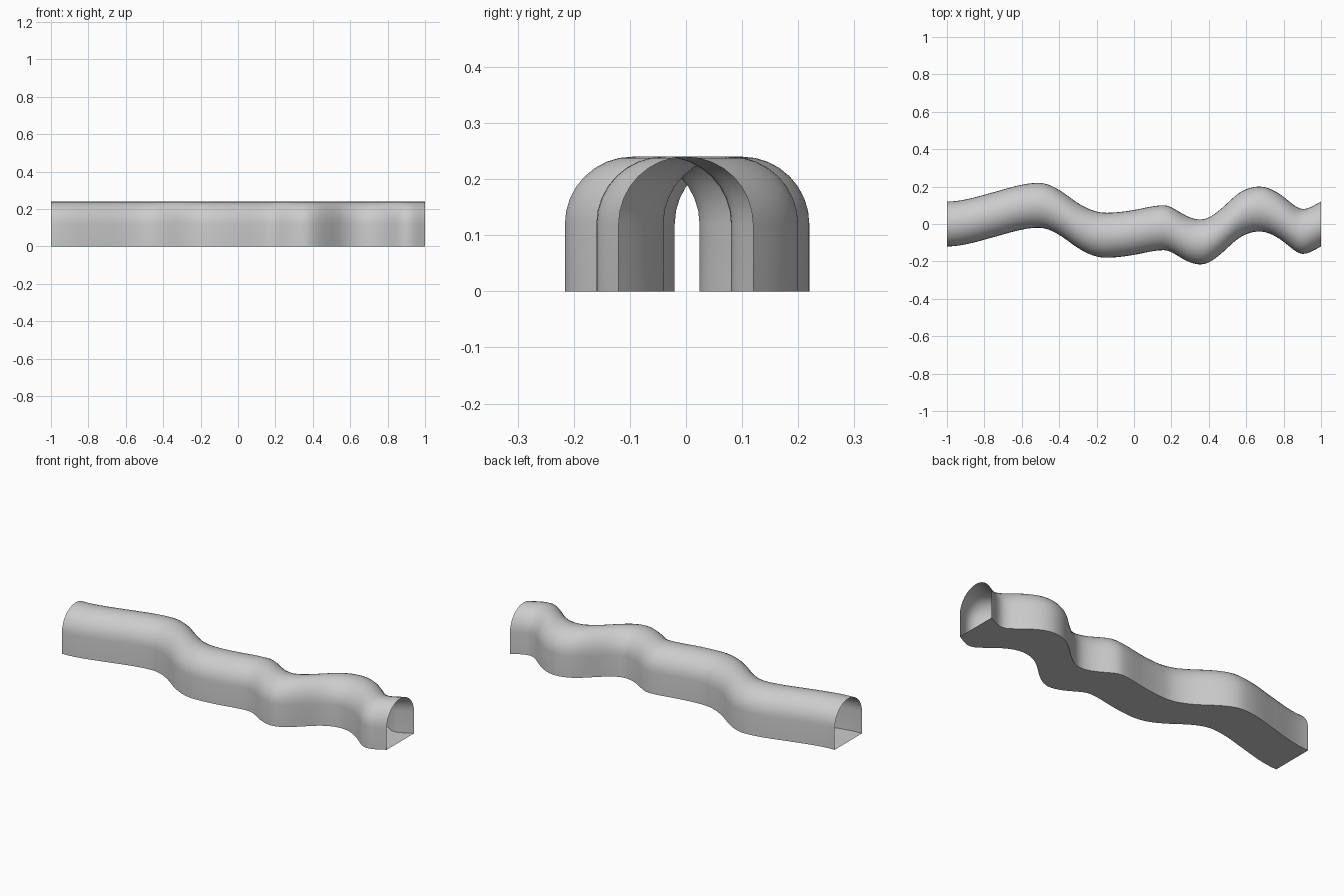
import bpy, bmesh, math

if "Cube" in bpy.data.objects:
    bpy.data.objects.remove(bpy.data.objects["Cube"])

# Winding centre line: (x, y, slope)
keys = [(-1, 0, 0), (-0.75, 0.05, 0.27), (-0.51, 0.10, 0), (-0.34, 0.02, -0.75),
        (-0.15, -0.06, 0), (0.0, -0.045, 0.17), (0.16, -0.02, 0), (0.25, -0.06, -0.6),
        (0.355, -0.096, 0), (0.53, 0.02, 0.9), (0.67, 0.08, 0), (0.80, 0.025, -0.75),
        (0.905, -0.04, 0), (1, 0, 0.5)]


def centre_y(x):
    for (x0, y0, m0), (x1, y1, m1) in zip(keys, keys[1:]):
        if x <= x1:
            h = x1 - x0
            t = (x - x0) / h
            return ((2*t**3 - 3*t*t + 1) * y0 + (t**3 - 2*t*t + t) * h * m0
                    + (3*t*t - 2*t**3) * y1 + (t**3 - t*t) * h * m1)
    return keys[-1][1]


# Arch cross-section: straight walls and a half-round vault
R, WALL, STEPS, N = 0.12, 0.12, 16, 100
profile = [(-R, 0)] + [(-R * math.cos(math.pi * i / STEPS), WALL + R * math.sin(math.pi * i / STEPS))
                       for i in range(STEPS + 1)] + [(R, 0)]

# Sweep along the centre line, ends left open, floor closes the loop
bm = bmesh.new()
rings = []
for i in range(N + 1):
    x = -1 + 2 * i / N
    rings.append([bm.verts.new((x, centre_y(x) + y, z)) for y, z in profile])
k = len(profile)
for a, b in zip(rings, rings[1:]):
    for j in range(k):
        bm.faces.new((a[j], b[j], b[(j + 1) % k], a[(j + 1) % k]))
bmesh.ops.recalc_face_normals(bm, faces=bm.faces)
mesh = bpy.data.meshes.new("winding_tunnel")
bm.to_mesh(mesh)
bm.free()
tunnel = bpy.data.objects.new("winding_tunnel", mesh)
bpy.context.collection.objects.link(tunnel)
bpy.context.view_layer.objects.active = tunnel
tunnel.select_set(True)
bpy.ops.object.shade_smooth_by_angle(angle=math.radians(40))
